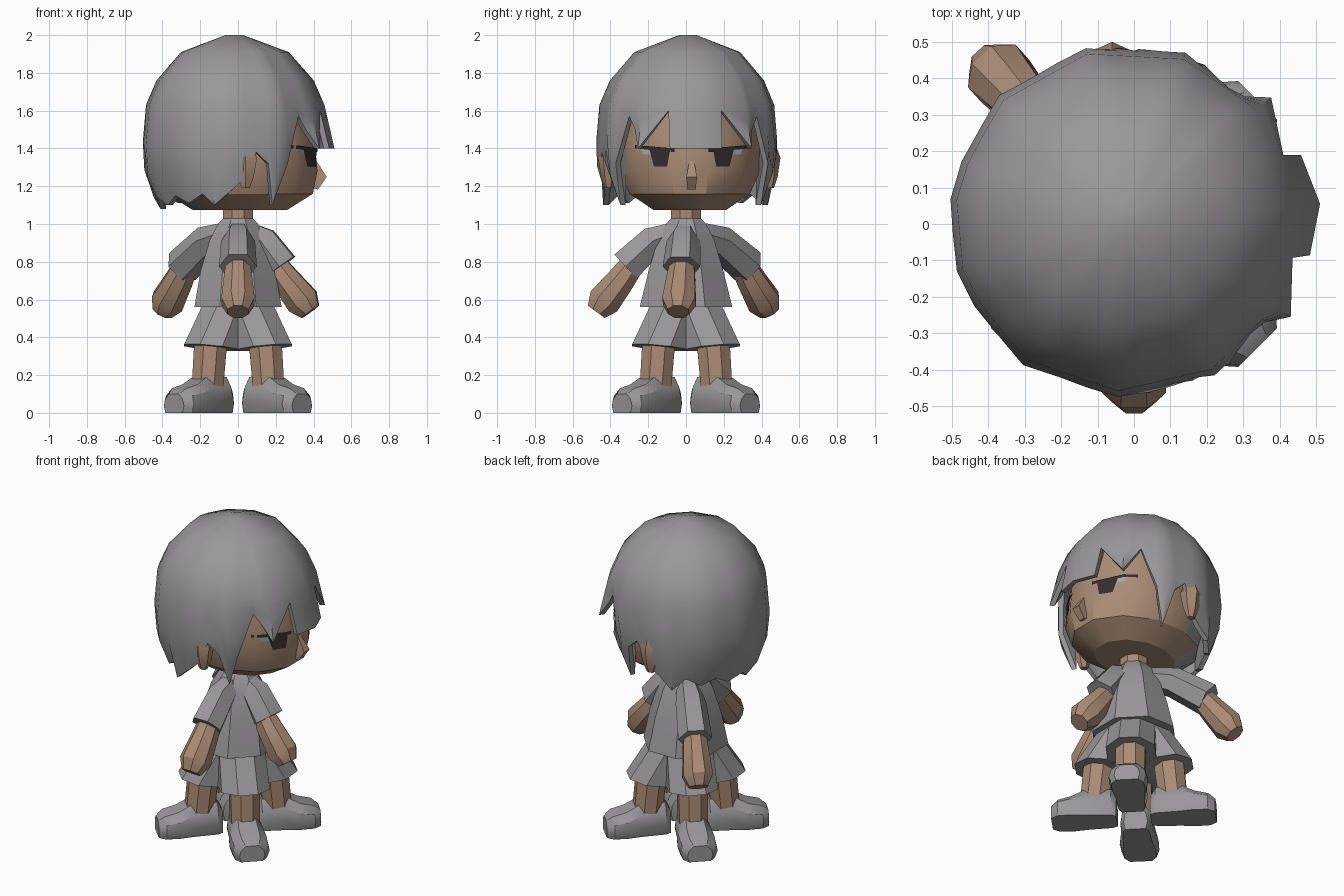
import bpy, bmesh, math
from mathutils import Vector
from mathutils.bvhtree import BVHTree

if "Cube" in bpy.data.objects:
    bpy.data.objects.remove(bpy.data.objects["Cube"])


def material(name, rgb):
    m = bpy.data.materials.new(name)
    m.diffuse_color = (*rgb, 1)
    m.use_nodes = True
    m.node_tree.nodes["Principled BSDF"].inputs["Base Color"].default_value = m.diffuse_color
    return m


GREY = material("grey cloth and hair", (0.32, 0.31, 0.32))
SKIN = material("tan skin", (0.40, 0.26, 0.18))
DARK = material("dark eye", (0.035, 0.025, 0.027))
WHITE = material("pale eye", (0.35, 0.40, 0.42))


def to_object(name, bm, *mats):
    me = bpy.data.meshes.new(name)
    bm.to_mesh(me)
    bm.free()
    for m in mats:
        me.materials.append(m)
    me.shade_smooth()
    me.set_sharp_from_angle(angle=math.radians(32))
    ob = bpy.data.objects.new(name, me)
    bpy.context.collection.objects.link(ob)
    return ob


def skin(rings, cap_start=True, cap_end=True):
    """Join closed rings of points into a surface."""
    bm = bmesh.new()
    vs = [[bm.verts.new(p) for p in r] for r in rings]
    n = len(vs[0])
    for a, b in zip(vs, vs[1:]):
        for i in range(n):
            j = (i + 1) % n
            bm.faces.new((a[i], a[j], b[j], b[i]))
    if cap_start:
        bm.faces.new(vs[0][::-1])
    if cap_end:
        bm.faces.new(vs[-1])
    bmesh.ops.recalc_face_normals(bm, faces=bm.faces)
    return bm


def tube(pts, radii, sides, side=(0, 1, 0)):
    """Loft ellipses (across, along side) along a path."""
    pts = [Vector(p) for p in pts]
    side = Vector(side)
    rings = []
    for i, p in enumerate(pts):
        t = (pts[min(i + 1, len(pts) - 1)] - pts[max(i - 1, 0)]).normalized()
        u = side.cross(t).normalized()
        ra, rb = radii[i] if isinstance(radii[i], tuple) else (radii[i], radii[i])
        rings.append([p + u * ra * math.cos(a) + side * rb * math.sin(a)
                      for a in ((k + 0.5) * math.tau / sides for k in range(sides))])
    return skin(rings)


def radial(deg):
    a = math.radians(deg)
    return Vector((math.cos(a), math.sin(a), 0)), Vector((-math.sin(a), math.cos(a), 0))


def at(d, r, z):
    return d * r + Vector((0, 0, z))


# Legs, shorts legs and shoes on the four diagonals
SHOE = [(-0.85, 0), (0.85, 0), (1, 0.35), (0.9, 0.7), (0.5, 1), (-0.5, 1), (-0.9, 0.7), (-1, 0.35)]
SHOE_STEPS = [(0.10, 0.07, 0.14), (0.13, 0.09, 0.19), (0.27, 0.1, 0.2),
              (0.36, 0.115, 0.15), (0.44, 0.11, 0.13), (0.48, 0.075, 0.10)]
for deg in (45, 135, 225, 315):
    d, s = radial(deg)
    to_object("leg", tube([at(d, 0.20, 0.42), at(d, 0.23, 0.12)], [0.095, 0.09], 8, s), SKIN)
    hems = []
    for r, z, rad, tilt in ((0.07, 0.58, 0.145, 0), (0.20, 0.345, 0.155, 0.02)):
        ring = [(math.cos(a), math.sin(a)) for a in ((k + 0.5) * math.tau / 8 for k in range(8))]
        hems.append([at(d, r + rad * c, z + tilt * c) + s * rad * q for c, q in ring])
    to_object("shorts_leg", skin(hems), GREY)
    to_object("shoe", skin([[at(d, r, 0) + s * (w * x) + Vector((0, 0, h * z)) for x, z in SHOE]
                            for r, w, h in SHOE_STEPS]), GREY)

# Shirt and neck
to_object("shirt", tube([(0, 0, z) for z in (0.56, 0.75, 0.92, 1.0, 1.04)],
                        [(0.25, 0.265), 0.215, 0.16, 0.115, 0.075], 8), GREY)
to_object("neck", tube([(0, 0, 0.98), (0, 0, 1.14)], [0.085, 0.085], 8), SKIN)

# Three arms with sleeves: direction and extra reach
for deg, ext in ((-90, 0.01), (-6, -0.08), (132, 0.13)):
    d, s = radial(deg)
    to_object("sleeve", tube([at(d, 0.05, 0.96), at(d, 0.17 + ext / 2, 0.91), at(d, 0.31 + ext, 0.775)],
                             [0.06, 0.09, 0.1], 6, s), GREY)
    to_object("arm", tube([at(d, r + ext, z) for r, z in ((0.25, 0.82), (0.33, 0.71), (0.425, 0.59), (0.465, 0.535))],
                          [0.065, 0.08, 0.095, 0.06], 8, s), SKIN)

# Head: the back is grey hair
bm = tube([(0.01, 0.02, z) for z in (1.075, 1.16, 1.28, 1.45, 1.65, 1.8)],
          [(0.26, 0.2), (0.40, 0.33), (0.425, 0.385), (0.41, 0.39), (0.36, 0.35), (0.2, 0.2)], 12)
for f in bm.faces:
    f.material_index = 1 if f.calc_center_median().x < -0.15 else 0
face = BVHTree.FromBMesh(bm)
to_object("head", bm, SKIN, GREY)

# Hair cap with a jagged hem, thick at the edge: (angle from face, height)
HEM = [(0, 1.4), (16, 1.4), (18, 1.6), (36, 1.4), (42, 1.5), (48, 1.57), (59, 1.32), (66, 1.1),
       (73, 1.32), (81, 1.38), (88, 1.24), (98, 1.17), (108, 1.1), (118, 1.16), (130, 1.11),
       (142, 1.15), (155, 1.1), (168, 1.14), (180, 1.08)]
HEM = HEM + [(-a, z) for a, z in HEM[-2:0:-1]]
PROFILE = [(2.0, 0.1), (1.91, 0.61), (1.76, 0.89), (1.63, 1.01), (1.36, 1.06), (1.22, 1.0), (1.0, 0.78)]


def width(z):
    for (z0, f0), (z1, f1) in zip(PROFILE, PROFILE[1:]):
        if z >= z1:
            return f0 + (f1 - f0) * (z0 - z) / (z0 - z1)
    return PROFILE[-1][1]


def hair_point(deg, z, inset=0):
    step = math.tau / 11                      # eleven flat sides
    a = math.radians(deg)
    flat = math.cos(step / 2) / math.cos((a % step) - step / 2)
    f = width(z) * flat
    if abs(deg) < 40 and z < 1.63:            # fringe flares forward
        f += 0.3 * (1.63 - z)
    if abs(deg) == 108 and z < 1.3:           # side locks flick out
        f += 0.7 * (1.3 - z)
    b = a + math.radians(5)
    return (-0.02 + (0.475 * f - inset) * math.cos(b), 0.01 + (0.465 * f - inset) * math.sin(b), z)


rows = [[hair_point(a, z) for a, _ in HEM] for z, _ in PROFILE[:4]]
for t in (0.4, 0.7, 1):
    rows.append([hair_point(a, 1.63 + (h - 1.63) * t) for a, h in HEM])
rows.append([hair_point(a, h, 0.03) for a, h in HEM])
rows.append([hair_point(a, 1.66, 0.05) for a, _ in HEM])
to_object("hair", skin(rows, True, False), GREY)

# Ears and nose
for x, y in ((0.04, -0.41), (-0.06, 0.445)):
    to_object("ear", tube([(x, y, z) for z in (1.19, 1.25, 1.35, 1.42)],
                          [(0.025, 0.02), (0.05, 0.04), (0.07, 0.055), (0.03, 0.03)], 6), SKIN)
to_object("nose", tube([(0.40, 0.03, 1.34), (0.42, 0.03, 1.25), (0.40, 0.03, 1.19)],
                       [0.015, (0.07, 0.04), (0.035, 0.03)], 4), SKIN)


def plate(name, corners, mat, lift, n=5):
    """Thin patch laid on the face; corners are (y, z)."""
    a, b, c, d = [Vector((0, *p)) for p in corners]
    bm = bmesh.new()
    grid = []
    for i in range(n + 1):
        row = []
        for j in range(n + 1):
            p = a.lerp(b, i / n).lerp(d.lerp(c, i / n), j / n)
            hit = face.ray_cast(Vector((2, p.y, p.z)), Vector((-1, 0, 0)))[0]
            row.append(bm.verts.new((hit.x + lift, p.y, p.z)))
        grid.append(row)
    for i in range(n):
        for j in range(n):
            f = bm.faces.new((grid[i][j], grid[i + 1][j], grid[i + 1][j + 1], grid[i][j + 1]))
            f.normal_update()
            if f.normal.x < 0:
                f.normal_flip()
    to_object(name, bm, mat)


# Eyes and lash lines
for m in (-1, 1):
    def quad(*pts):
        return [(0.03 + m * y, z) for y, z in pts]
    plate("eye_white", quad((0.12, 1.36), (0.26, 1.37), (0.27, 1.4), (0.11, 1.39)), WHITE, 0.004)
    plate("iris", quad((0.13, 1.305), (0.20, 1.305), (0.225, 1.4), (0.115, 1.39)), DARK, 0.007)
    plate("lash", quad((0.09, 1.38), (0.30, 1.40), (0.30, 1.418), (0.09, 1.40)), DARK, 0.009)
